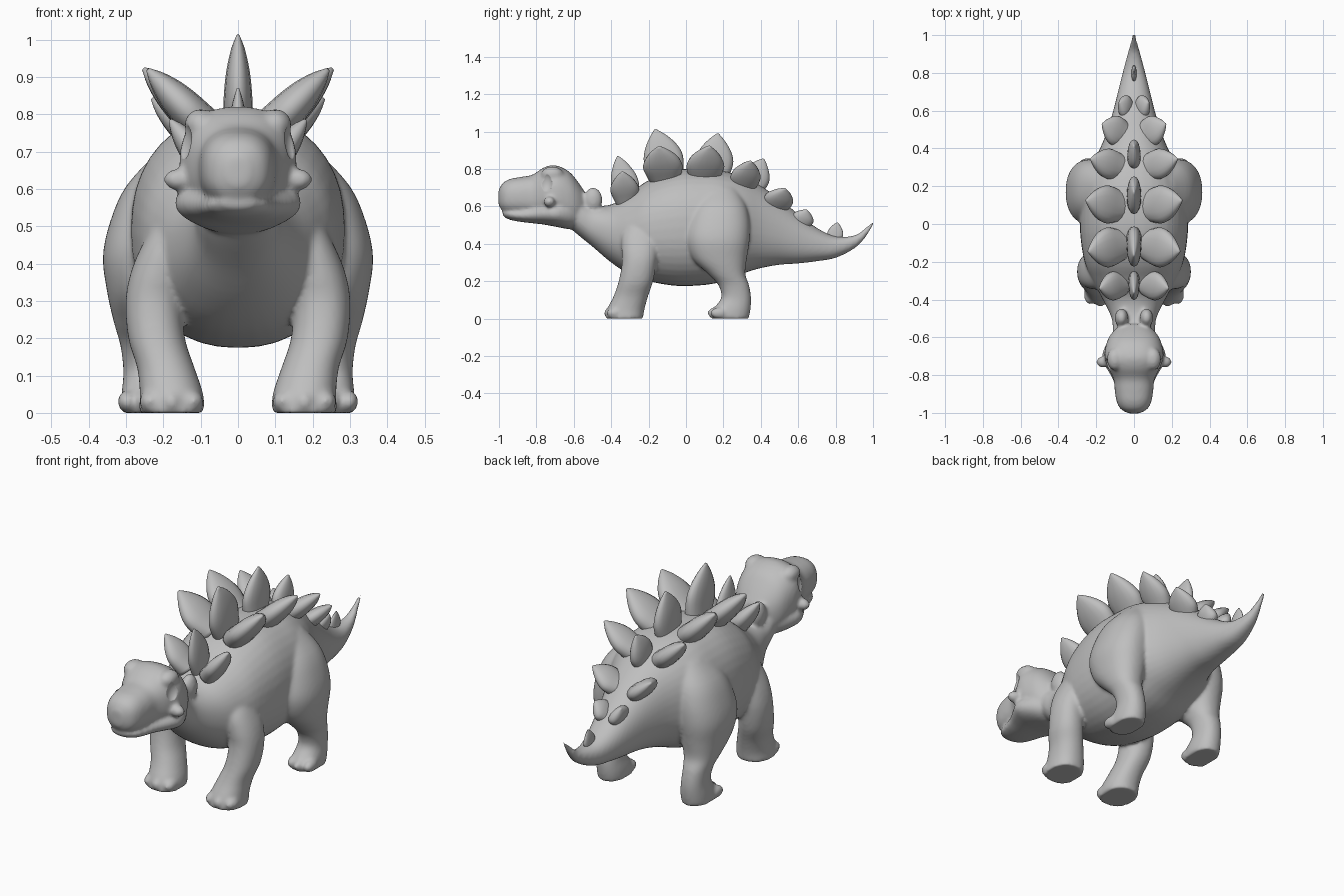
import bpy, bmesh, math
from mathutils import Vector, Matrix

grey = bpy.data.materials.new("light grey")
grey.diffuse_color = (0.52, 0.52, 0.52, 1)


def catmull(rows, k):
    """Smoothly interpolate rows of numbers, k steps per gap."""
    out, n = [], len(rows)
    for i in range(n - 1):
        a, b, c, d = (rows[max(i - 1, 0)], rows[i], rows[i + 1], rows[min(i + 2, n - 1)])
        for s in range(k):
            t = s / k
            out.append([0.5 * (2 * q + (r - p) * t + (2 * p - 5 * q + 4 * r - w) * t * t
                               + (3 * q - p - 3 * r + w) * t ** 3)
                        for p, q, r, w in zip(a, b, c, d)])
    return out + [list(rows[-1])]


def skin(bm, rings):
    """Bridge rings of points into a closed tube."""
    vs = [[bm.verts.new(p) for p in ring] for ring in rings]
    n = len(vs[0])
    for a, b in zip(vs, vs[1:]):
        for i in range(n):
            bm.faces.new((a[i], a[(i + 1) % n], b[(i + 1) % n], b[i]))
    bm.faces.new(list(reversed(vs[0])))
    bm.faces.new(vs[-1])


def circle(n=40, e=0.9):
    for i in range(n):
        c, s = math.cos(math.tau * i / n), math.sin(math.tau * i / n)
        yield math.copysign(abs(c) ** e, c), math.copysign(abs(s) ** e, s)


def trunk(bm, rows, e=0.9):
    """Rows along y: y, half width, top, bottom."""
    skin(bm, [[(w * c, y, (t + b) / 2 + (t - b) / 2 * s) for c, s in circle(e=e)]
              for y, w, t, b in catmull(rows, 4)])


def limb(bm, rows, side):
    """Rows up z: z, x, y, half width in x, half width in y."""
    skin(bm, [[(side * (x + rx * c), y + ry * s, z) for c, s in circle()]
              for z, x, y, rx, ry in catmull(rows, 4)])


def ball(bm, centre, radii):
    m = Matrix.Translation(centre) @ Matrix.Diagonal((*radii, 1))
    bmesh.ops.create_uvsphere(bm, u_segments=24, v_segments=14, radius=1, matrix=m)


def finish(bm, name):
    bmesh.ops.recalc_face_normals(bm, faces=bm.faces)
    me = bpy.data.meshes.new(name)
    bm.to_mesh(me)
    bm.free()
    me.materials.append(grey)
    for p in me.polygons:
        p.use_smooth = True
    ob = bpy.data.objects.new(name, me)
    bpy.context.collection.objects.link(ob)
    return ob


bm = bmesh.new()
# torso, neck and tail
trunk(bm, [(-0.66, 0.08, 0.66, 0.52), (-0.58, 0.11, 0.66, 0.45), (-0.5, 0.118, 0.61, 0.385),
           (-0.4, 0.165, 0.61, 0.30), (-0.3, 0.22, 0.67, 0.235), (-0.2, 0.262, 0.74, 0.20),
           (-0.05, 0.285, 0.795, 0.175), (0.1, 0.285, 0.80, 0.18), (0.2, 0.275, 0.79, 0.20),
           (0.3, 0.235, 0.76, 0.24), (0.4, 0.18, 0.71, 0.27), (0.5, 0.14, 0.64, 0.288),
           (0.6, 0.11, 0.56, 0.295), (0.7, 0.085, 0.485, 0.307), (0.8, 0.06, 0.44, 0.325),
           (0.9, 0.034, 0.445, 0.375), (0.96, 0.018, 0.485, 0.435), (1.012, 0.007, 0.533, 0.52)])
# skull and snout
trunk(bm, [(-0.53, 0.07, 0.66, 0.53), (-0.58, 0.12, 0.735, 0.50), (-0.63, 0.145, 0.79, 0.50),
           (-0.7, 0.157, 0.82, 0.52), (-0.76, 0.138, 0.808, 0.53), (-0.82, 0.109, 0.77, 0.54),
           (-0.88, 0.102, 0.758, 0.55), (-0.94, 0.092, 0.747, 0.558), (-0.98, 0.07, 0.724, 0.575),
           (-1.003, 0.028, 0.685, 0.61)], 0.84)
# lower jaw
trunk(bm, [(-0.55, 0.08, 0.62, 0.485), (-0.62, 0.138, 0.64, 0.478), (-0.7, 0.17, 0.635, 0.492),
           (-0.76, 0.148, 0.62, 0.503), (-0.82, 0.114, 0.605, 0.51), (-0.88, 0.095, 0.59, 0.517),
           (-0.94, 0.076, 0.587, 0.528), (-0.98, 0.038, 0.58, 0.548)], 0.95)
for s in (-1, 1):
    # front legs
    limb(bm, [(0, 0.178, -0.33, 0.088, 0.10), (0.05, 0.178, -0.322, 0.085, 0.10),
              (0.12, 0.193, -0.295, 0.077, 0.092), (0.2, 0.218, -0.268, 0.076, 0.092),
              (0.3, 0.225, -0.25, 0.076, 0.092), (0.38, 0.208, -0.245, 0.078, 0.1),
              (0.46, 0.18, -0.24, 0.072, 0.1), (0.56, 0.14, -0.22, 0.06, 0.07)], s)
    # hind legs and thighs
    limb(bm, [(0, 0.242, 0.235, 0.07, 0.10), (0.05, 0.242, 0.245, 0.07, 0.10),
              (0.11, 0.245, 0.268, 0.062, 0.08), (0.18, 0.25, 0.255, 0.065, 0.082),
              (0.24, 0.25, 0.217, 0.082, 0.10), (0.32, 0.245, 0.18, 0.105, 0.145),
              (0.42, 0.24, 0.17, 0.122, 0.17), (0.52, 0.22, 0.175, 0.12, 0.165),
              (0.61, 0.19, 0.18, 0.108, 0.14), (0.70, 0.145, 0.18, 0.07, 0.09)], s)
    # toes
    for k in (-1, 0, 1):
        ball(bm, (s * (0.178 + 0.057 * k), -0.394 + 0.015 * abs(k), 0.03), (0.029, 0.046, 0.03))
        ball(bm, (s * (0.25 + 0.047 * k), 0.16 + 0.015 * abs(k), 0.03), (0.026, 0.046, 0.03))
    # cheek knobs, brow ridges and neck knobs
    ball(bm, (s * 0.16, -0.73, 0.625), (0.04, 0.031, 0.029))
    ball(bm, (s * 0.1, -0.715, 0.772), (0.044, 0.06, 0.042))
    ball(bm, (s * 0.066, -0.497, 0.635), (0.036, 0.05, 0.067))
body = finish(bm, "body")

# eye socket cutter
bm = bmesh.new()
for s in (-1, 1):
    ball(bm, (s * 0.163, -0.755, 0.73), (0.04, 0.045, 0.06))
cutter = finish(bm, "eye_socket_cutter")
cutter.hide_render = True
cutter.hide_viewport = True

# fuse limbs into one soft skin, then cut the sockets
m = body.modifiers.new("fuse", 'REMESH')
m.mode = 'VOXEL'
m.voxel_size = 0.009
m.use_smooth_shade = True
m = body.modifiers.new("soften", 'SMOOTH')
m.factor, m.iterations = 0.5, 8
m = body.modifiers.new("sockets", 'BOOLEAN')
m.operation, m.object = 'DIFFERENCE', cutter


def plate(name, base, tip, half_width, thick):
    """Leaf shaped back plate from base to tip, broad along y."""
    base, tip = Vector(base), Vector(tip)
    u = tip - base
    v = Vector((0, 1, 0))
    v = (v - u.normalized() * v.dot(u.normalized())).normalized()
    n = u.normalized().cross(v)
    bm = bmesh.new()
    rows = [(0, 0.75, 1.1), (0.25, 0.95, 1), (0.45, 1, 0.93), (0.65, 0.82, 0.78),
            (0.85, 0.45, 0.48), (1, 0.05, 0.1)]
    skin(bm, [[base + u * t + v * (half_width * w * c) + n * (thick * h * s)
               for c, s in circle(16, 0.9)] for t, w, h in catmull(rows, 3)])
    return finish(bm, name)


# middle row of plates
for i, (y0, z0, y1, z1, w, t) in enumerate([
        (-0.30, 0.62, -0.365, 0.87, 0.073, 0.03), (-0.09, 0.74, -0.165, 1.012, 0.105, 0.04),
        (0.14, 0.74, 0.17, 0.99, 0.10, 0.038), (0.34, 0.68, 0.415, 0.855, 0.076, 0.036),
        (0.79, 0.41, 0.81, 0.515, 0.042, 0.014)]):
    plate(f"middle_plate_{i + 1}", (0, y0, z0), (0, y1, z1), w, t)

# paired side plates
for i, (x0, y0, z0, x1, y1, z1, w, t) in enumerate([
        (0.06, -0.32, 0.625, 0.182, -0.34, 0.785, 0.076, 0.042),
        (0.066, -0.11, 0.74, 0.242, -0.145, 0.92, 0.105, 0.052),
        (0.066, 0.09, 0.74, 0.253, 0.125, 0.922, 0.10, 0.052),
        (0.064, 0.30, 0.695, 0.23, 0.345, 0.842, 0.08, 0.046),
        (0.048, 0.47, 0.59, 0.168, 0.53, 0.695, 0.08, 0.04),
        (0.03, 0.61, 0.50, 0.075, 0.645, 0.582, 0.06, 0.034)]):
    for s, label in ((-1, "left"), (1, "right")):
        plate(f"{label}_plate_{i + 1}", (s * x0, y0, z0), (s * x1, y1, z1), w, t)
